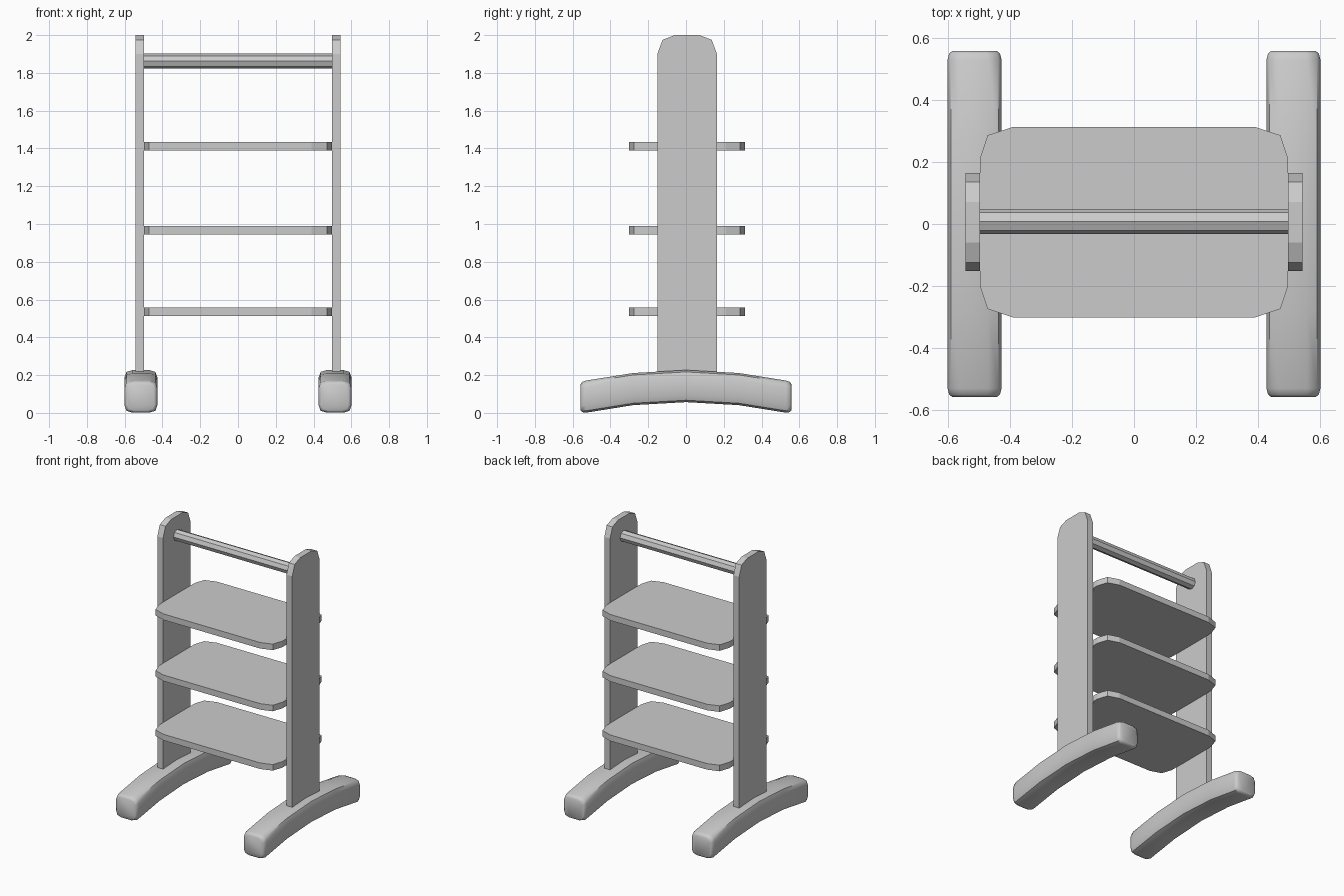
import bpy, bmesh, math
from mathutils import Vector

if "Cube" in bpy.data.objects:
    bpy.data.objects.remove(bpy.data.objects["Cube"])


def finish(name, bm, smooth=False):
    bmesh.ops.recalc_face_normals(bm, faces=bm.faces)
    me = bpy.data.meshes.new(name)
    bm.to_mesh(me)
    bm.free()
    ob = bpy.data.objects.new(name, me)
    bpy.context.collection.objects.link(ob)
    if smooth:
        bpy.ops.object.select_all(action='DESELECT')
        ob.select_set(True)
        bpy.context.view_layer.objects.active = ob
        bpy.ops.object.shade_smooth_by_angle(angle=math.radians(50))
    return ob


def loft(name, rings, smooth=False):
    """Skin a list of equal-length point rings and cap both ends."""
    bm = bmesh.new()
    vs = [[bm.verts.new(p) for p in r] for r in rings]
    n = len(vs[0])
    for a, b in zip(vs, vs[1:]):
        for i in range(n):
            j = (i + 1) % n
            bm.faces.new((a[i], a[j], b[j], b[i]))
    bm.faces.new(vs[0])
    bm.faces.new(vs[-1])
    return finish(name, bm, smooth)


def mirrored(half):
    """Complete a closed outline from its half with positive first coordinate."""
    return half + [(-a, b) for a, b in reversed(half)]


YC = 0.006  # uprights, shelves and rail sit slightly behind the middle

# Upright outline (y, z) and foot data
upright = mirrored([(0.158, 0.15), (0.158, 1.90), (0.13, 1.975), (0.065, 2.0)])
corner = [(1, .55), (.88, .88), (.5, 1)]
section = (corner + [(-a, b) for a, b in reversed(corner)]
           + [(-a, -b) for a, b in corner] + [(a, -b) for a, b in reversed(corner)])
half_path = [(.28, .126, 1), (.53, .086, 1), (.55, .084, .94), (.558, .083, .82)]
path = [(-y, z, s) for y, z, s in reversed(half_path)] + [(0, .142, 1)] + half_path

for side, sx in (("left", -1), ("right", 1)):
    # Upright board with clipped top corners
    loft(side + "_upright",
         [[(sx * x, y + YC, z) for y, z in upright] for x in (0.497, 0.543)])
    # Arched, softly rounded foot
    loft(side + "_foot",
         [[(sx * .514 + a * .087 * s, y, z + b * .085 * s) for a, b in section]
          for y, z, s in path], smooth=True)

# Shelves with clipped corners
quarter = [(0.497, 0.205), (0.472, 0.28), (0.39, 0.307)]
shelf = mirrored([(a, -b) for a, b in reversed(quarter)] + quarter)
for i, z in enumerate((0.535, 0.967, 1.412)):
    loft("shelf_%d" % (i + 1),
         [[(x, y + YC, z + d) for x, y in shelf] for d in (-0.022, 0.022)])

# Eight-sided top rail
loft("top_rail",
     [[(x, 0.008 + 0.04 * math.cos(k * math.pi / 4), 1.862 + 0.04 * math.sin(k * math.pi / 4))
       for k in range(8)] for x in (-0.5, 0.5)])
